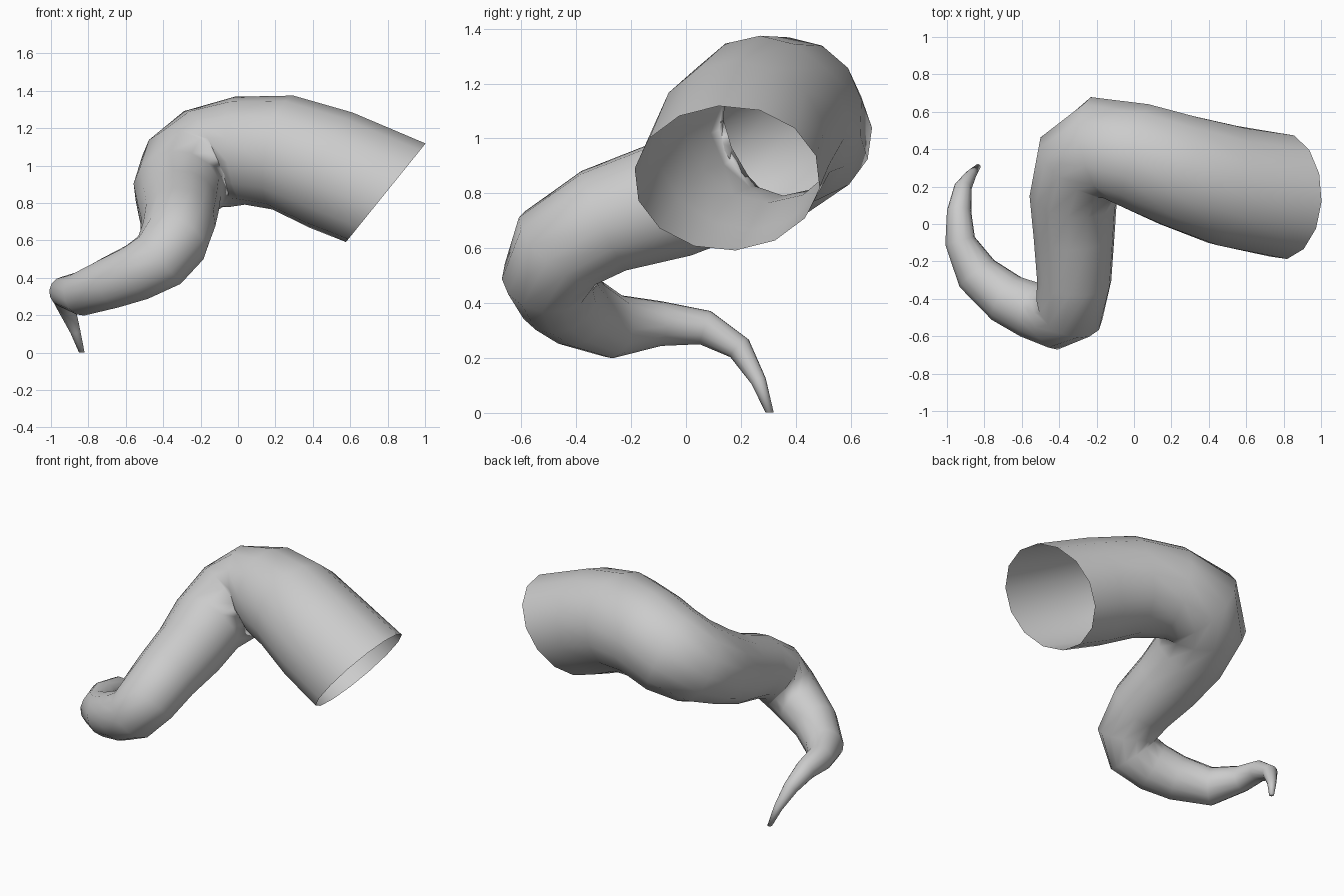
import bpy, bmesh, math
from mathutils import Vector

if "Cube" in bpy.data.objects:
    bpy.data.objects.remove(bpy.data.objects["Cube"])

SIDES = 14
# centre line of the tentacle: x, y, z, radius
path = [
    (0.79, 0.15, 0.86, 0.34), (0.50, 0.205, 0.98, 0.33), (0.24, 0.285, 1.075, 0.31),
    (0.01, 0.365, 1.085, 0.29), (-0.17, 0.40, 1.04, 0.285), (-0.28, 0.315, 0.965, 0.265),
    (-0.325, 0.14, 0.875, 0.236), (-0.32, -0.06, 0.78, 0.218), (-0.32, -0.30, 0.705, 0.20),
    (-0.345, -0.46, 0.605, 0.19), (-0.42, -0.50, 0.50, 0.172), (-0.54, -0.465, 0.435, 0.155),
    (-0.68, -0.40, 0.38, 0.14), (-0.84, -0.265, 0.32, 0.118), (-0.93, -0.09, 0.33, 0.082),
    (-0.935, 0.07, 0.315, 0.065), (-0.915, 0.195, 0.24, 0.047), (-0.87, 0.265, 0.12, 0.028),
    (-0.835, 0.305, 0.005, 0.015),
]
pts = [Vector(p[:3]) for p in path]

bm = bmesh.new()
rings = []
side = Vector((0, 1, 0))
for i, c in enumerate(pts):
    # ring plane from the averaged direction, carried along without twisting
    if i == 0:
        t = Vector((-0.78, 0, 0.63))
    elif i == len(pts) - 1:
        t = Vector((0, 0, -1))
    else:
        t = (c - pts[i - 1]).normalized() + (pts[i + 1] - c).normalized()
    t.normalize()
    side = (side - t * side.dot(t)).normalized()
    up = t.cross(side)
    r = path[i][3]
    rings.append([bm.verts.new(c + r * (math.cos(a) * side + math.sin(a) * up))
                  for a in (2 * math.pi * (k + 0.3) / SIDES for k in range(SIDES))])

# skin between rings, open at the wide end and closed at the tip
for a, b in zip(rings, rings[1:]):
    for k in range(SIDES):
        n = (k + 1) % SIDES
        bm.faces.new((a[k], a[n], b[n], b[k]))
bm.faces.new(rings[-1])

# settle on the ground
low = min(v.co.z for v in bm.verts)
bmesh.ops.translate(bm, verts=bm.verts, vec=(0, 0, -low))
for f in bm.faces:
    f.smooth = True
mesh = bpy.data.meshes.new("tentacle")
bm.to_mesh(mesh)
bm.free()
tentacle = bpy.data.objects.new("tentacle", mesh)
bpy.context.collection.objects.link(tentacle)
